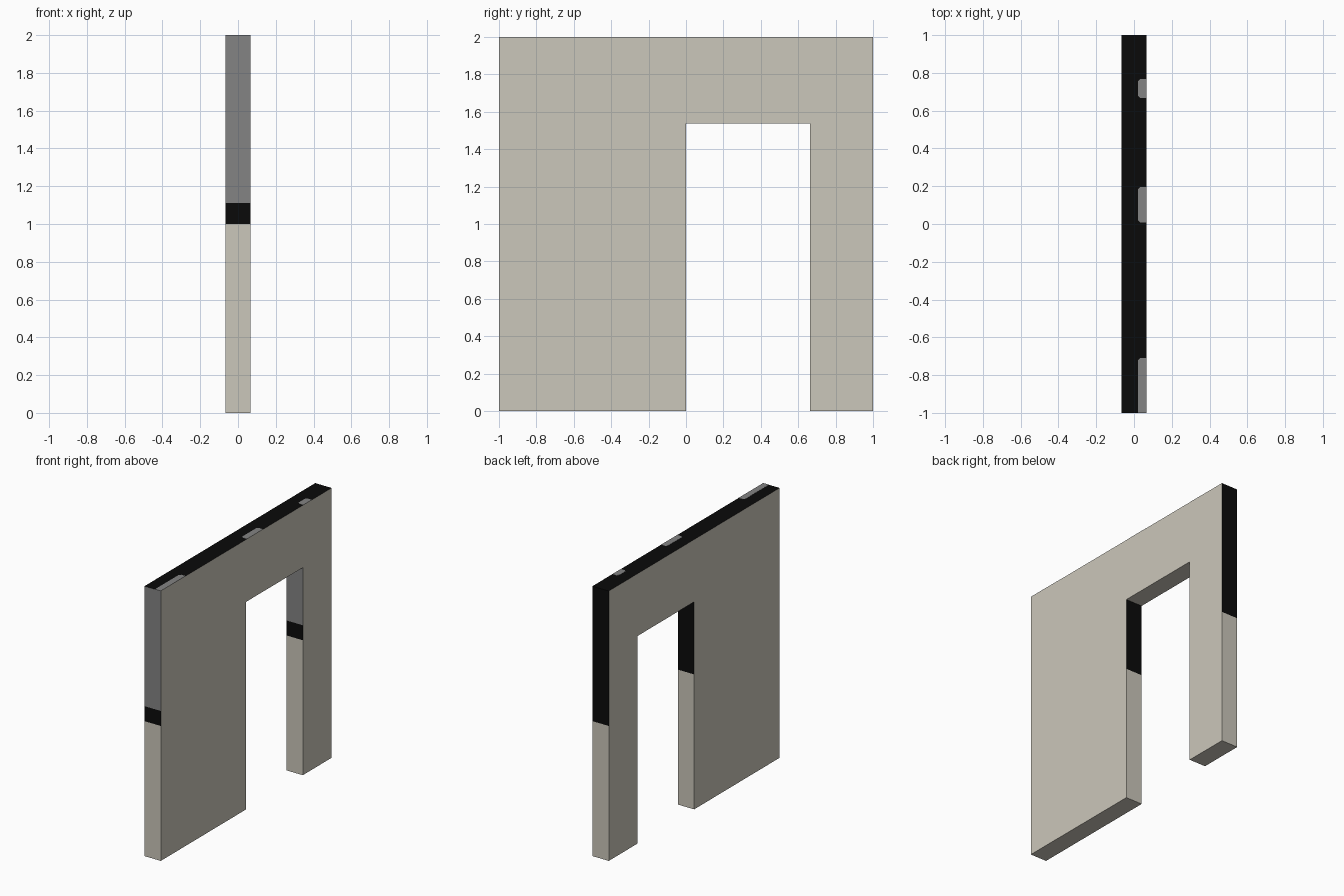
import bpy, bmesh
from mathutils import Vector

if "Cube" in bpy.data.objects:
    bpy.data.objects.remove(bpy.data.objects["Cube"])

HALF = 0.067          # half the wall thickness


def material(name, rgb):
    m = bpy.data.materials.new(name)
    m.diffuse_color = (*rgb, 1)
    m.use_nodes = True
    m.node_tree.nodes["Principled BSDF"].inputs["Base Color"].default_value = m.diffuse_color
    return m


beige = material("beige plaster", (0.60, 0.57, 0.495))
black = material("black", (0.003, 0.003, 0.003))
grey = material("grey", (0.23, 0.23, 0.23))


def finish(bm, name, mats):
    bmesh.ops.recalc_face_normals(bm, faces=bm.faces[:])
    mesh = bpy.data.meshes.new(name)
    for m in mats:
        mesh.materials.append(m)
    bm.to_mesh(mesh)
    bm.free()
    ob = bpy.data.objects.new(name, mesh)
    bpy.context.collection.objects.link(ob)
    return ob


def prism(points, offset):
    """Close a flat outline and extrude it along offset."""
    bm = bmesh.new()
    face = bm.faces.new([bm.verts.new(p) for p in points])
    ext = bmesh.ops.extrude_face_region(bm, geom=[face], use_keep_orig=True)
    verts = [g for g in ext["geom"] if isinstance(g, bmesh.types.BMVert)]
    bmesh.ops.translate(bm, verts=verts, vec=Vector(offset))
    bmesh.ops.recalc_face_normals(bm, faces=bm.faces[:])
    return bm


# Wall with a doorway: outline in the y-z plane, extruded along x
outline = [(-1, 0), (0, 0), (0, 1.538), (0.663, 1.538),
           (0.663, 0), (1, 0), (1, 2), (-1, 2)]
bm = prism([(-HALF, y, z) for y, z in outline], (2 * HALF, 0, 0))

# Cut the ends and door jambs at the colour borders
for z in (1.0, 1.111):
    bm.normal_update()
    ends = [f for f in bm.faces if abs(f.normal.y) > 0.5]
    geom = set(ends)
    for f in ends:
        geom.update(f.edges)
        geom.update(f.verts)
    bmesh.ops.bisect_plane(bm, geom=list(geom), dist=1e-5,
                           plane_co=(0, 0, z), plane_no=(0, 0, 1))

# Colour by direction and height
bm.normal_update()
for f in bm.faces:
    z = f.calc_center_median().z
    if f.normal.z > 0.5:
        f.material_index = 1
    elif abs(f.normal.y) > 0.5 and z > 1:
        f.material_index = 2 if f.normal.y < 0 and z > 1.111 else 1
finish(bm, "doorway_wall", [beige, black, grey])

# Grey patches on the top edge, with clipped inner corners
C = 0.013
for i, (y0, y1) in enumerate([(-1, -0.71), (0.008, 0.197), (0.668, 0.768)]):
    c0 = 0 if y0 == -1 else C
    pts = [(HALF, y0), (HALF, y1), (0.02 + C, y1), (0.02, y1 - C), (0.02, y0 + c0)]
    if c0:
        pts.append((0.02 + C, y0))
    finish(prism([(x, y, 1.999) for x, y in pts], (0, 0, 0.002)),
           f"top_patch_{i + 1}", [grey])
